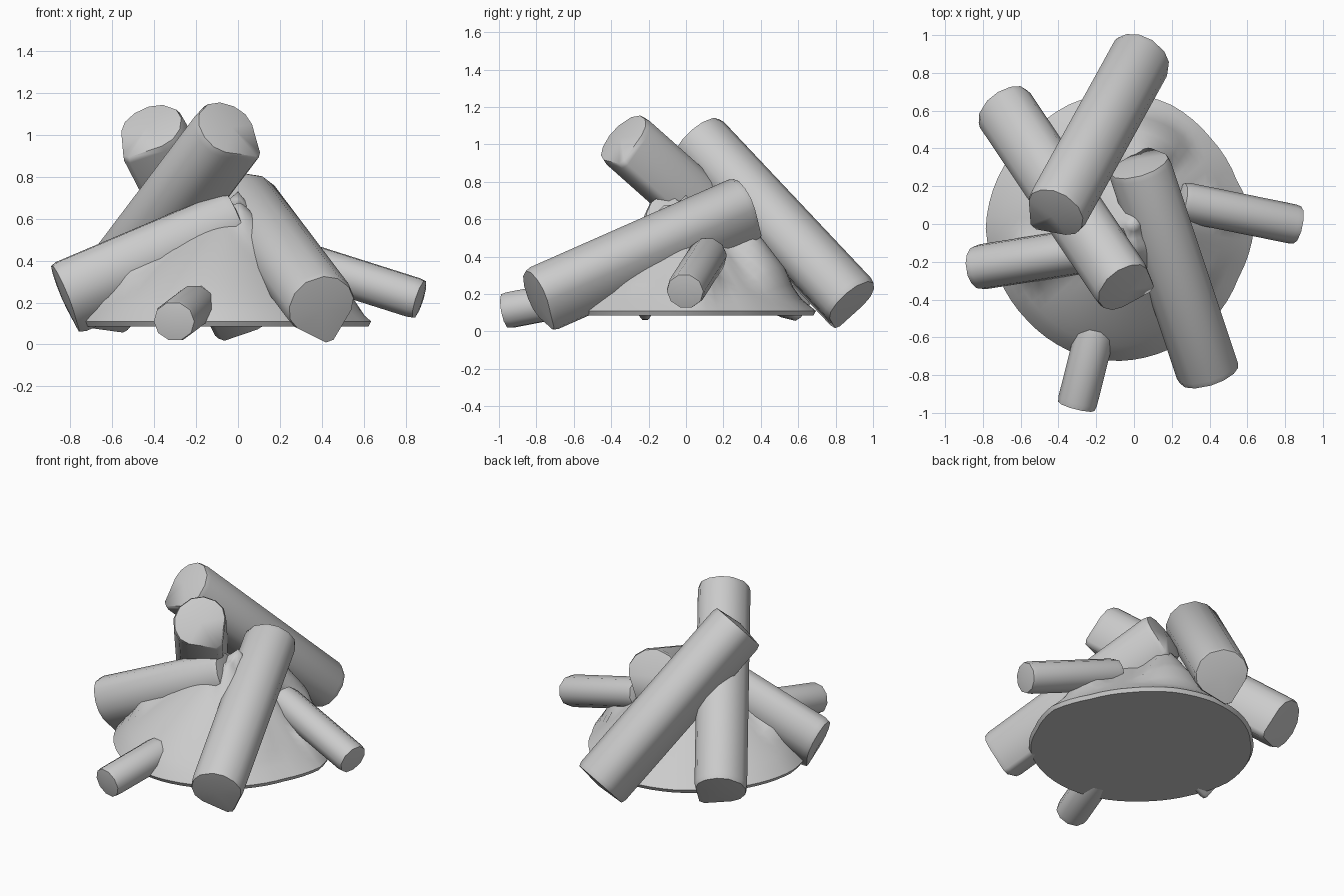
import bpy, bmesh, math
from mathutils import Vector

if "Cube" in bpy.data.objects:
    bpy.data.objects.remove(bpy.data.objects["Cube"])


def finish(name, bm, angle):
    bmesh.ops.recalc_face_normals(bm, faces=bm.faces)
    me = bpy.data.meshes.new(name)
    bm.to_mesh(me)
    bm.free()
    ob = bpy.data.objects.new(name, me)
    bpy.context.collection.objects.link(ob)
    bpy.ops.object.select_all(action='DESELECT')
    ob.select_set(True)
    bpy.context.view_layer.objects.active = ob
    bpy.ops.object.shade_smooth_by_angle(angle=math.radians(angle))
    return ob


# Cross-sections (side, up): split log = round bark on top, wedge below
SPLIT = [(1, 0), (0.94, 0.4), (0.68, 0.78), (0.28, 1), (-0.28, 1), (-0.68, 0.78),
         (-0.94, 0.4), (-1, 0), (-0.85, -0.35), (-0.12, -1.1), (0.12, -1.1), (0.85, -0.35)]
ROUND = [(math.cos(i * math.tau / 10), math.sin(i * math.tau / 10)) for i in range(10)]


def log(name, a, b, section, w, h, roll):
    a, b = Vector(a), Vector(b)
    d = (b - a).normalized()
    flat = d.cross(Vector((0, 0, 1))).normalized()
    rise = flat.cross(d)
    side = flat * math.cos(roll) + rise * math.sin(roll)
    up = rise * math.cos(roll) - flat * math.sin(roll)
    bm = bmesh.new()
    rings = []
    length = (b - a).length
    # slightly rounded rim and domed cap at both ends
    for s, k in ((0, 0.95), (0.03, 1), (length - 0.03, 1), (length, 0.95)):
        rings.append([bm.verts.new(a + d * s + side * x * w * k + up * y * h * k)
                      for x, y in section])
    n = len(section)
    for r, q in zip(rings, rings[1:]):
        for i in range(n):
            bm.faces.new((r[i], r[(i + 1) % n], q[(i + 1) % n], q[i]))
    for ring, tip in ((rings[0], a - d * 0.025), (rings[-1], b + d * 0.015)):
        c = bm.verts.new(tip)
        for i in range(n):
            bm.faces.new((ring[i], ring[(i + 1) % n], c))
    return finish(name, bm, 65)


# Name, high end, low end, section, half width, half height, roll
LOGS = [
    ("front_split_log", (0.03, 0.32, 0.66), (0.4, -0.79, 0.17), SPLIT, 0.17, 0.17, -0.35),
    ("back_split_log", (-0.425, 0.055, 1.02), (0.03, 0.88, 0.145), SPLIT, 0.17, 0.17, -0.35),
    ("left_split_log", (-0.04, -0.335, 1.02), (-0.675, 0.61, 0.18), SPLIT, 0.17, 0.17, 0.65),
    ("side_log", (0.0, -0.1, 0.575), (-0.825, -0.23, 0.225), SPLIT, 0.12, 0.17, 0),
    ("front_stick", (-0.2, -0.55, 0.19), (-0.305, -0.965, 0.11), ROUND, 0.105, 0.1, 0),
    ("right_stick", (0.25, 0.12, 0.41), (0.865, -0.005, 0.215), ROUND, 0.105, 0.1, 0),
]
for l in LOGS:
    log(*l)

# Ember mound: uneven cone drawn up under the logs that rest in it
# (log, height offset, steepness of the drape)
RIDGES = [(LOGS[0], -0.05, 1.3), (LOGS[3], 0.12, 1.0), (LOGS[4], 0.08, 1.2), (LOGS[5], 0.03, 1.3)]
OUTLINE = [0.71, 0.67, 0.68, 0.71, 0.72, 0.71, 0.69, 0.70,
           0.71, 0.69, 0.69, 0.70, 0.70, 0.69, 0.69, 0.68]
CX, CY, SEG, RINGS, FLOOR = -0.075, -0.025, 64, 18, 0.085


def rim(i):
    f = i * len(OUTLINE) / SEG
    k = int(f)
    return OUTLINE[k] + (OUTLINE[(k + 1) % len(OUTLINE)] - OUTLINE[k]) * (f - k)


def mound_height(x, y, t, angle):
    # fuller towards the front left, straight-sided elsewhere
    bulge = max(0, math.cos(angle - math.radians(235)))
    z = 0.11 + 0.61 * (1 - t) ** (1.03 - 0.27 * bulge)
    p = Vector((x, y))
    for (_, a, b, *_r), lift, steep in RIDGES:
        pa, pb = Vector(a[:2]), Vector(b[:2])
        u = max(0, min(1, (p - pa).dot(pb - pa) / (pb - pa).length_squared))
        near = a[2] + (b[2] - a[2]) * u + lift
        gap = (p - pa.lerp(pb, u)).length
        z = max(z, 0.11 + (near - 0.11 - steep * gap) * min(1, 4.5 * (1 - t)))
    return min(z, 0.72)


bm = bmesh.new()
rings = []
for j in range(1, RINGS + 1):
    t = j / RINGS
    ring = []
    for i in range(SEG):
        a = i * math.tau / SEG
        x = CX * t + rim(i) * t * math.cos(a)
        y = CY * t + rim(i) * t * math.sin(a)
        ring.append(bm.verts.new((x, y, mound_height(x, y, t, a))))
    rings.append(ring)
rings.append([bm.verts.new((v.co.x * 0.98, v.co.y * 0.98, FLOOR)) for v in rings[-1]])
top = bm.verts.new((0, 0, 0.73))
for i in range(SEG):
    k = (i + 1) % SEG
    bm.faces.new((top, rings[0][i], rings[0][k]))
    for r, q in zip(rings, rings[1:]):
        bm.faces.new((r[i], q[i], q[k], r[k]))
bm.faces.new(rings[-1])
finish("ember_mound", bm, 50)
